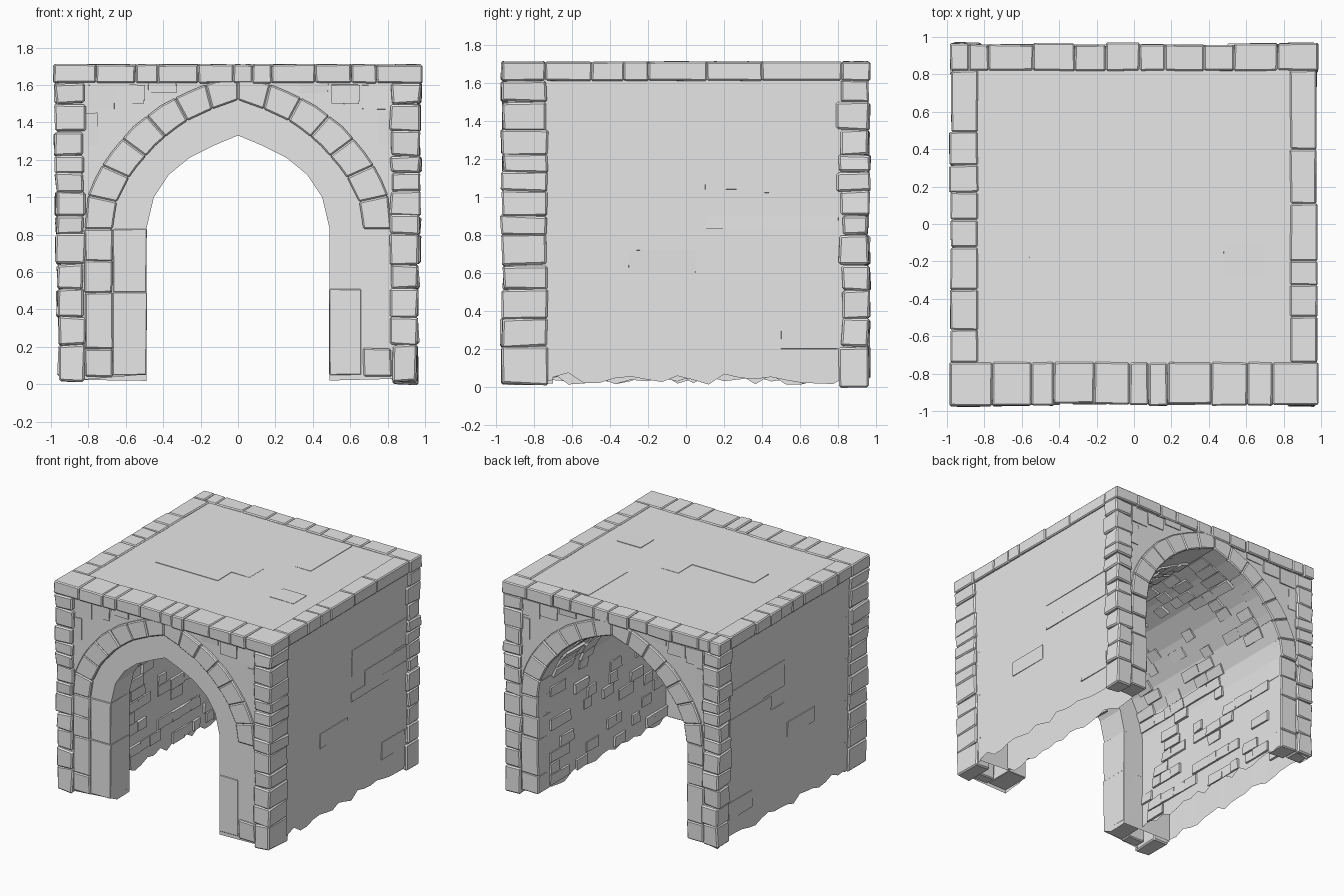
import bpy, bmesh, random
from mathutils import Vector

random.seed(7)
if "Cube" in bpy.data.objects:
    bpy.data.objects.remove(bpy.data.objects["Cube"], do_unlink=True)

stone = bpy.data.materials.new("grey_stone")
stone.use_nodes = True
COLOR = (0.8, 0.8, 0.8, 1)
stone.diffuse_color = COLOR
stone.node_tree.nodes["Principled BSDF"].inputs["Base Color"].default_value = COLOR

# Half arches from springing to crown, as (x, z)
SPRING = 0.83
OPENING = [(.49, SPRING), (.45, 1.0), (.37, 1.12), (.26, 1.21), (.12, 1.28), (0, 1.33)]
VAULT = [(.67, SPRING), (.65, .97), (.57, 1.13), (.43, 1.29), (.29, 1.4), (.14, 1.47), (0, 1.52)]
RING = [(.82, SPRING), (.8, 1.03), (.71, 1.2), (.57, 1.37), (.4, 1.5), (.2, 1.595), (0, 1.655)]
COURSES = [.03, .21, .36, .51, .64, .8, .9, 1.03, 1.13, 1.22, 1.35, 1.5, 1.61]
TOP, STEP, WALL_Y = 1.7, -.7, .938


def lean(z):
    """Outward lean of the outer walls, growing towards the roof."""
    return .022 * z / TOP


def side_x(z):
    return .94 + lean(z)


def finish(bm, name, bevel=0.0):
    bmesh.ops.recalc_face_normals(bm, faces=bm.faces)
    mesh = bpy.data.meshes.new(name)
    bm.to_mesh(mesh)
    bm.free()
    ob = bpy.data.objects.new(name, mesh)
    bpy.context.collection.objects.link(ob)
    mesh.materials.append(stone)
    if bevel:
        mod = ob.modifiers.new("chipped_edges", "BEVEL")
        mod.width, mod.segments = bevel, 1


def prism(bm, quad, depth, jitter=0.005, base=True):
    """Rough stone: four corners pushed along a depth vector."""
    def wobble(p):
        return p + Vector([random.uniform(-jitter, jitter) for _ in range(3)])
    a = [bm.verts.new(wobble(Vector(p)) if base else p) for p in quad]
    b = [bm.verts.new(wobble(Vector(p) + Vector(depth))) for p in quad]
    if base:
        bm.faces.new(a)
    bm.faces.new(b)
    for i in range(4):
        j = (i + 1) % 4
        bm.faces.new((a[i], a[j], b[j], b[i]))


def block(bm, x0, x1, y0, y1, z0, z1, jitter=0.005):
    prism(bm, [(x0, y0, z0), (x1, y0, z0), (x1, y1, z0), (x0, y1, z0)], (0, 0, z1 - z0), jitter)


def along(points, t):
    """Point at fraction t of a polyline's length."""
    pts = [Vector(p) for p in points]
    left = t * sum((b - a).length for a, b in zip(pts, pts[1:]))
    for a, b in zip(pts, pts[1:]):
        d = (b - a).length
        if left <= d + 1e-6:
            return a.lerp(b, left / d)
        left -= d
    return pts[-1]


def cuts(a, b, low, high):
    """Random joints between a and b."""
    out = [a]
    while b - out[-1] > high + low:
        out.append(out[-1] + random.uniform(low, high))
    return out + [b]


def tunnel(name, arch, y0, y1, slices, closed_ends):
    """Shell pierced by an arch, open underneath, with a broken lower edge."""
    right = [(side_x(TOP), TOP), (side_x(0), 0), (arch[0][0], 0)] + arch
    left = [(-x, z) for x, z in reversed(right[:-1])]
    outline = right + left
    under = (1, len(outline) - 3)
    bm = bmesh.new()
    rows = []
    for i in range(slices + 1):
        y = y0 + (y1 - y0) * i / slices
        rows.append([bm.verts.new((x, y, z if z else random.uniform(.01, .075))) for x, z in outline])
    for a, b in zip(rows, rows[1:]):
        for i in range(len(a)):
            if i not in under:
                j = (i + 1) % len(a)
                bm.faces.new((a[i], a[j], b[j], b[i]))
    for end in closed_ends:
        bm.faces.new(rows[end])
    finish(bm, name)


# Main masonry: narrow front arch and wider vault behind it
tunnel("front_arch_wall", OPENING, -WALL_Y, STEP, 3, (0, -1))
tunnel("vault_body", VAULT, STEP, WALL_Y, 20, (-1,))

# Corner quoins, leaning with the walls
bm = bmesh.new()
for sx in (-1, 1):
    for y_out, y_in in ((-.967, -.73), (.962, .81)):
        for i, (z0, z1) in enumerate(zip(COURSES, COURSES[1:])):
            x_out = .96 + lean(z0) + random.uniform(-.006, .006)
            z0 = random.uniform(.0, .05) if i == 0 else z0
            back = y_in + random.uniform(-.025, .015) * (y_in > 0)
            x_in = .82 + random.uniform(-.01, .01)
            block(bm, sx * x_in, sx * x_out, y_out + random.uniform(-.007, .007), back, z0, z1, .007)
finish(bm, "corner_quoins", .01)

# Coping stones around the roof edge
bm = bmesh.new()
for y_out, y_in in ((-.967, -.74), (.962, .82)):
    xs = cuts(-.985, .985, .1, .24)
    for x0, x1 in zip(xs, xs[1:]):
        block(bm, x0, x1, y_out + random.uniform(-.008, .008), y_in, 1.61, 1.71, .003)
for sx in (-1, 1):
    ys = cuts(-.74, .82, .12, .32)
    for y0, y1 in zip(ys, ys[1:]):
        block(bm, sx * .835, sx * (.982 + random.uniform(-.006, .006)), y0, y1, 1.61, 1.71, .003)
finish(bm, "roof_coping", .008)

# Arch rings and the jamb stones below them, front and back
COUNT = 7
for name, face, depth in (("front", -.964, .1), ("back", .96, -.16)):
    bm = bmesh.new()
    for sx in (-1, 1):
        for i in range(COUNT):
            t0, t1 = i / COUNT, (i + 1) / COUNT
            ts = (t0, (t0 + t1) / 2, t1)
            inner = [along(VAULT, t) for t in ts]
            outer = [along(RING, t) for t in ts]
            y = face + random.uniform(-.005, .005)
            # each stone follows the curve as one bent wedge
            loops = [[bm.verts.new((sx * p.x, yy, p.y)) for p in inner + outer[::-1]] for yy in (y, y + depth)]
            for loop in loops:
                bm.faces.new(loop)
            for k in range(6):
                m = (k + 1) % 6
                bm.faces.new((loops[0][k], loops[0][m], loops[1][m], loops[1][k]))
    finish(bm, name + "_arch_ring", .008)
    bm = bmesh.new()
    for sx in (-1, 1):
        levels = [.04, .19, .49, .66, SPRING]
        for z0, z1 in zip(levels, levels[1:]):
            if name == "front" and sx == 1 and z0 > .1:
                continue
            y = face * .99 + random.uniform(-.005, .005)
            block(bm, sx * .67, sx * .82, y, y + depth, z0, z1, .004)
    finish(bm, name + "_jamb_stones", .008)

# Large facing stones of the front arch
bm = bmesh.new()
for z0, z1 in ((.05, .49), (.49, SPRING)):
    block(bm, -.668, -.488, -.947, STEP, z0, z1, .003)
block(bm, .488, .66, -.942, STEP, .05, .51, .002)
finish(bm, "front_facing_stones", .004)

# Raised stones scattered over the vault and its walls
bm = bmesh.new()
lining = [(.67, .06)] + VAULT
rows = 20
for sx in (-1, 1):
    for r in range(rows):
        a, b = along(lining, r / rows), along(lining, (r + .9) / rows)
        n = Vector((-(b - a).y, (b - a).x)).normalized()
        ys = cuts(STEP, .8, .07, .19)
        for y0, y1 in zip(ys, ys[1:]):
            if random.random() < .3:
                quad = [(sx * a.x, y0, a.y), (sx * b.x, y0, b.y), (sx * b.x, y1, b.y), (sx * a.x, y1, a.y)]
                h = random.uniform(.008, .018)
                prism(bm, quad, (sx * n.x * h, 0, n.y * h), .005, base=False)
finish(bm, "vault_stones")

# Spandrel stones beside the arches
bm = bmesh.new()
for out in (-1, 1):
    y = out * WALL_Y
    for sx in (-1, 1):
        for x0, x1, z0, z1 in ((.66, .81, 1.47, 1.6), (.5, .65, 1.5, 1.6), (.75, .82, 1.28, 1.45), (.33, .48, 1.56, 1.61)):
            block(bm, sx * x0, sx * x1, y - out * .02, y + out * random.uniform(.004, .012), z0, z1, .003)
finish(bm, "spandrel_stones")

# Low stones breaking up the side walls and roof
bm = bmesh.new()
for sx in (-1, 1):
    for y0, y1, z0, z1 in ((.1, .8, .83, .9), (.27, .8, .9, 1.02), (.5, .8, .2, .34), (.1, .8, 1.04, 1.25), (-.3, .05, .6, .72)):
        a, b = sx * (side_x(z0) - .02), sx * (side_x(z1) - .02)
        prism(bm, [(a, y0, z0), (a, y1, z0), (b, y1, z1), (b, y0, z1)], (sx * .025, 0, 0), .003)
for x0, x1, y0, y1 in ((.32, .47, .27, .8), (0, .16, -.08, .1), (-.56, .0, -.26, -.08), (.48, .69, -.27, -.1)):
    block(bm, x0, x1, y0, y1, 1.68, TOP + .003, .002)
finish(bm, "wall_and_roof_slabs")
